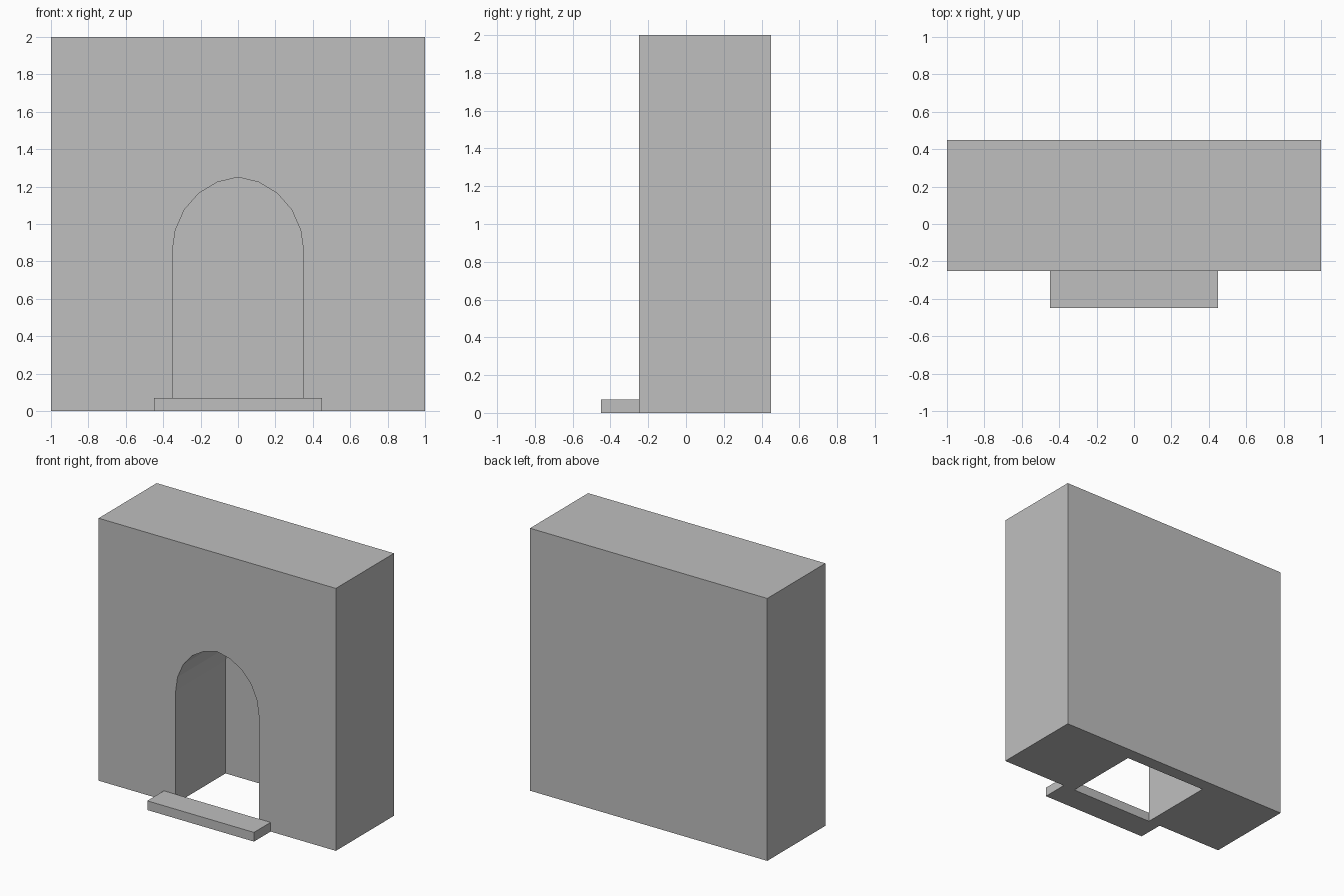
import bpy

if "Cube" in bpy.data.objects:
    bpy.data.objects.remove(bpy.data.objects["Cube"])

# One plain grey for everything
grey = bpy.data.materials.new("grey")
grey.diffuse_color = (0.52, 0.52, 0.52, 1)
grey.use_nodes = True
grey.node_tree.nodes["Principled BSDF"].inputs["Base Color"].default_value = grey.diffuse_color


def extrude_profile(name, profile, y0, y1):
    """Extrude a counter-clockwise (x, z) outline from y0 (front) to y1 (back)."""
    n = len(profile)
    verts = [(x, y, z) for y in (y0, y1) for x, z in profile]
    faces = [tuple(range(n)), tuple(reversed(range(n, 2 * n)))]
    faces += [(i, i + n, (i + 1) % n + n, (i + 1) % n) for i in range(n)]
    mesh = bpy.data.meshes.new(name)
    mesh.from_pydata(verts, [], faces)
    mesh.materials.append(grey)
    obj = bpy.data.objects.new(name, mesh)
    bpy.context.collection.objects.link(obj)
    return obj


def rectangle(half_width, z0, z1):
    return [(-half_width, z0), (half_width, z0), (half_width, z1), (-half_width, z1)]


# Wall block
wall = extrude_profile("wall", rectangle(1.0, 0.0, 2.0), -0.25, 0.45)

# Arched niche, open at the front and the floor, closed at the back
half_arch = [(0.35, -0.1), (0.35, 0.86), (0.335, 0.967), (0.287, 1.076),
             (0.21, 1.164), (0.11, 1.224)]
arch = half_arch + [(0.0, 1.25)] + [(-x, z) for x, z in reversed(half_arch)]
cutter = extrude_profile("niche_cutter", arch, -0.4, 0.35)
cutter.hide_render = True

cut = wall.modifiers.new("niche", 'BOOLEAN')
cut.operation = 'DIFFERENCE'
cut.solver = 'EXACT'
cut.object = cutter
bpy.context.view_layer.objects.active = wall
bpy.ops.object.modifier_apply(modifier=cut.name)
bpy.data.objects.remove(cutter)

# Doorstep
extrude_profile("doorstep", rectangle(0.45, 0.0, 0.07), -0.45, -0.25)
